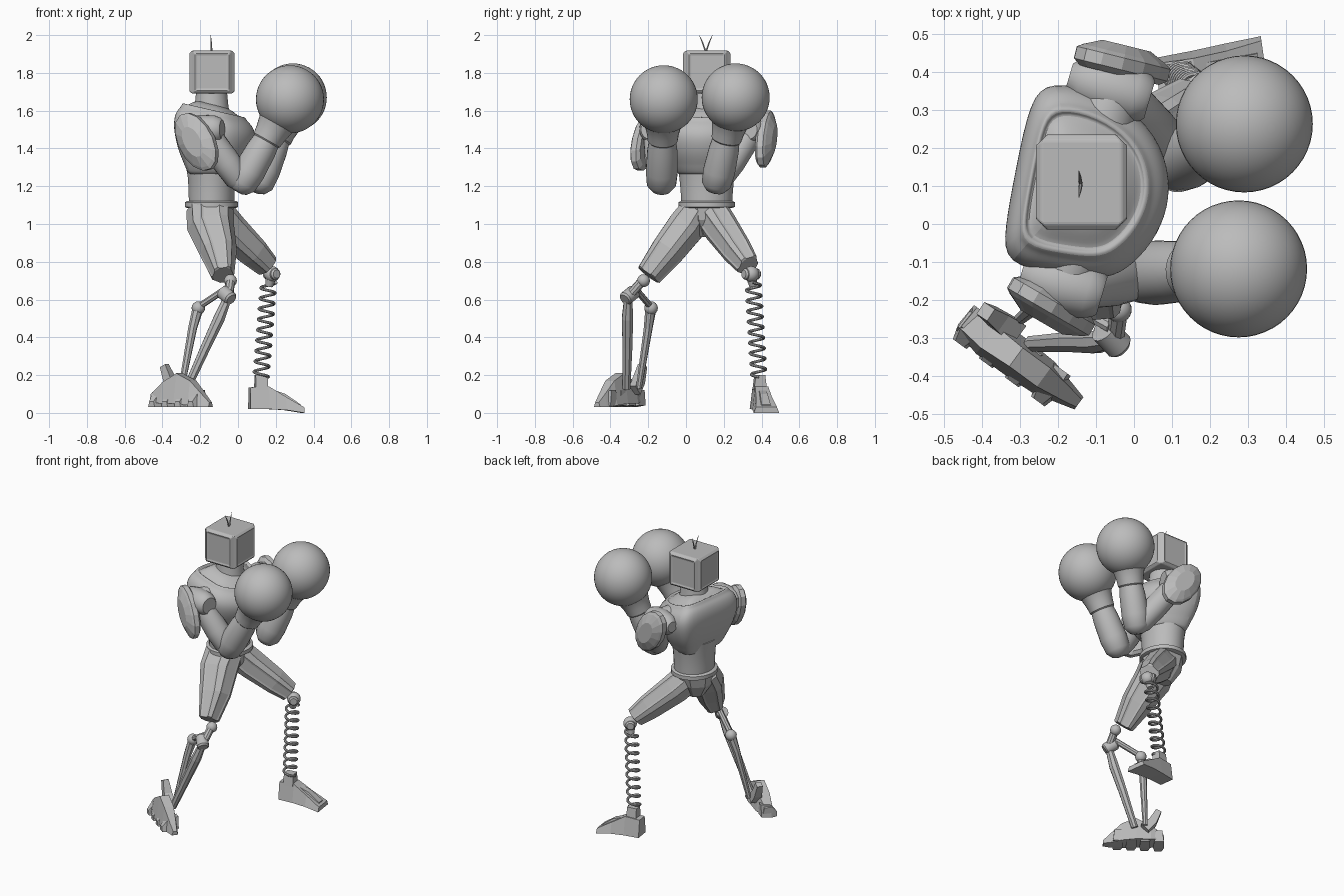
import bpy, bmesh, math
from mathutils import Vector as V

if "Cube" in bpy.data.objects:
    bpy.data.objects.remove(bpy.data.objects["Cube"])

grey = bpy.data.materials.new("plain grey")
grey.use_nodes = True
grey.diffuse_color = (0.5, 0.5, 0.5, 1)
grey.node_tree.nodes["Principled BSDF"].inputs["Base Color"].default_value = (0.5, 0.5, 0.5, 1)


def finish(name, bm, smooth=True, angle=35):
    bmesh.ops.recalc_face_normals(bm, faces=bm.faces)
    me = bpy.data.meshes.new(name)
    bm.to_mesh(me)
    bm.free()
    ob = bpy.data.objects.new(name, me)
    bpy.context.collection.objects.link(ob)
    me.materials.append(grey)
    if smooth:
        bpy.ops.object.select_all(action='DESELECT')
        ob.select_set(True)
        bpy.context.view_layer.objects.active = ob
        bpy.ops.object.shade_smooth_by_angle(angle=math.radians(angle))
    return ob


def loft(name, rings, smooth=True, inset=0.0, angle=35):
    """Skin a list of point rings and cap both ends."""
    bm = bmesh.new()
    loops = [[bm.verts.new(p) for p in r] for r in rings]
    n = len(loops[0])
    sides = []
    for a, b in zip(loops, loops[1:]):
        for i in range(n):
            j = (i + 1) % n
            sides.append((i, bm.faces.new((a[i], a[j], b[j], b[i]))))
    bm.faces.new(loops[0][::-1])
    bm.faces.new(loops[-1])
    bmesh.ops.recalc_face_normals(bm, faces=bm.faces)
    if inset:
        # raised armour strips on every second side
        strips = [f for i, f in sides if i % 2 == 0]
        bmesh.ops.inset_region(bm, faces=strips, thickness=inset, depth=inset)
    return finish(name, bm, smooth, angle)


def limb(name, pts, radii, n=24, ref=(0, 0, 1), smooth=True, inset=0.0):
    """Tube along points; each radius is a number or a (side, up) pair."""
    pts, ref, rings = [V(p) for p in pts], V(ref), []
    for k, p in enumerate(pts):
        d = (pts[min(k + 1, len(pts) - 1)] - pts[max(k - 1, 0)]).normalized()
        s = d.cross(ref).normalized()
        u = s.cross(d)
        r = radii[k] if isinstance(radii, (list, tuple)) else radii
        a, b = r if isinstance(r, tuple) else (r, r)
        rings.append([p + s * a * math.cos(t) + u * b * math.sin(t)
                      for t in [2 * math.pi * (i + 0.5) / n for i in range(n)]])
    return loft(name, rings, smooth, inset)


def along(a, b, ts):
    return [V(a).lerp(V(b), t) for t in ts]


def ball(name, c, r, seg=24):
    bm = bmesh.new()
    bmesh.ops.create_uvsphere(bm, u_segments=seg, v_segments=seg // 2, radius=r)
    bmesh.ops.translate(bm, vec=c, verts=bm.verts)
    return finish(name, bm)


def wedge(name, base, yaw, profile):
    """Loft of rectangles: (forward, low z, high z, half width low, half width high)."""
    f = V((math.cos(yaw), math.sin(yaw), 0))
    s = V((-f.y, f.x, 0))
    rings = []
    for d, z0, z1, w0, w1 in profile:
        p = V(base) + f * d
        rings.append([p + s * w + V((0, 0, z)) for w, z in
                      ((-w0, z0), (w0, z0), (w1, z1), (-w1, z1))])
    return loft(name, rings, smooth=False)


# Head: box with raised panel on each side
bm = bmesh.new()
bmesh.ops.create_cube(bm, size=1)
for v in bm.verts:
    v.co = V((v.co.x * 0.21, v.co.y * 0.22, v.co.z * 0.228)) + V((-0.138, 0.11, 1.804))
bm.normal_update()
walls = [f for f in bm.faces if abs(f.normal.z) < 0.5]
bmesh.ops.inset_individual(bm, faces=walls, thickness=0.022, depth=0.017)
bmesh.ops.inset_individual(bm, faces=walls, thickness=0.012, depth=-0.006)
head = finish("head", bm, smooth=False)
bev = head.modifiers.new("rounded edges", 'BEVEL')
bev.width, bev.segments = 0.008, 2
for side, y in (("right", 0.07), ("left", 0.14)):
    limb(side + "_antenna", [(-0.14, 0.105, 1.91), (-0.142, (y + 0.105) / 2, 1.96), (-0.145, y, 2.0)],
         [0.005, 0.004, 0.001], n=6, ref=(1, 0, 0))

# Neck, waist, belt and pelvis
c = (-0.14, 0.11)


def stack(name, rows, n=32, **kw):
    limb(name, [(*c, z) for z, a, b in rows], [(a, b) for z, a, b in rows], n=n, ref=(1, 0, 0), **kw)


stack("neck", [(1.55, 0.1, 0.1), (1.64, 0.085, 0.088), (1.72, 0.08, 0.08)])
stack("waist", [(1.1, 0.135, 0.12), (1.16, 0.138, 0.122), (1.24, 0.145, 0.125), (1.33, 0.16, 0.14)])
stack("belt", [(1.085, 0.135, 0.13), (1.09, 0.15, 0.142), (1.115, 0.15, 0.142), (1.122, 0.138, 0.13)])
stack("pelvis", [(1.1, 0.135, 0.13), (1.02, 0.11, 0.12), (0.93, 0.045, 0.06)], n=8, smooth=False)

# Chest: one outline scaled up the height, leaning down to the front
outline = [(-.22, .37), (-.08, .34), (.04, .255), (.087, .145), (.085, .045), (.045, -.045), (-.025, -.117),
           (-.09, -.14), (-.2, -.125), (-.335, -.1), (-.335, -.01), (-.305, .145), (-.27, .32)]
rings = []
for z, s in [(1.26, .58), (1.27, .65), (1.31, .75), (1.32, .77), (1.38, .92), (1.46, 1.03), (1.52, 1.04),
             (1.565, .95), (1.585, .84), (1.605, .8), (1.605, .74), (1.59, .72), (1.61, .6), (1.64, .38)]:
    lean = -0.2 * (z - 1.26) / 0.3
    rings.append([(c[0] + (x - c[0]) * s, c[1] + (y - c[1]) * s, z + lean * (x - c[0]) * s)
                  for x, y in outline])
chest = loft("chest", rings, angle=50)
sub = chest.modifiers.new("rounded", 'SUBSURF')
sub.levels = sub.render_levels = 2

# Arms: shoulder, upper arm, forearm, cuff, glove, tilted armour pad
arms = [("right", (-0.18, -0.16, 1.5), (0.02, -0.13, 1.21), (0.275, -0.118, 1.66),
         (-0.22, -0.22, 1.435), (-0.5, -0.86, 0)),
        ("left", (-0.055, 0.355, 1.5), (0.11, 0.16, 1.21), (0.29, 0.263, 1.67),
         (-0.03, 0.425, 1.45), (0.24, 0.97, 0))]
for side, sh, el, gl, pad, nrm in arms:
    sh, el, gl, pad, nrm = map(V, (sh, el, gl, pad, nrm))
    core = V((-0.13, 0.11, 1.49))
    limb(side + "_shoulder_socket", [core.lerp(sh, 0.45), core.lerp(sh, 0.8), sh], [0.085, 0.08, 0.065])
    axle = V((0.85, -0.25, 0)).normalized()
    limb(side + "_shoulder", [sh + axle * d for d in (-0.12, -0.09, -0.02, 0.06, 0.09, 0.1, 0.1, 0.095)],
         [0.035, 0.062, 0.078, 0.074, 0.062, 0.052, 0.036, 0.03])
    limb(side + "_upper_arm", along(sh, el, (0, 0.2, 0.6, 0.9, 1)), [0.06, 0.07, 0.075, 0.068, 0.05])
    limb(side + "_forearm", along(el, gl, (-0.09, -0.07, 0.0, 0.15, 0.4, 0.58)),
         [0.025, 0.05, 0.078, 0.085, 0.08, 0.068])
    limb(side + "_glove_cuff", along(el, gl, (0.5, 0.52, 0.6, 0.72, 0.9)), [0.07, 0.08, 0.085, 0.1, 0.15])
    ball(side + "_glove", gl, 0.18, seg=48)
    limb(side + "_shoulder_pad", [pad + nrm * d for d in (-0.035, -0.02, 0.012, 0.022, 0.045)],
         [(0.085, 0.145), (0.102, 0.17), (0.102, 0.17), (0.09, 0.152), (0.05, 0.09)],
         n=14, ref=(-0.75, 0, 1), smooth=False)

# Thighs: faceted with raised strips
limb("right_thigh", [(-0.148, 0.06, 1.08), (-0.145, 0.0, 0.99), (-0.105, -0.1, 0.86), (-0.08, -0.2, 0.73)],
     [(0.085, 0.12), (0.098, 0.12), (0.088, 0.095), (0.066, 0.054)], n=10, ref=(1, 0, 0), smooth=False, inset=0.009)
limb("left_thigh", [(-0.11, 0.14, 1.05), (-0.045, 0.19, 0.975), (0.08, 0.275, 0.855), (0.155, 0.33, 0.78)],
     [(0.085, 0.095), (0.082, 0.095), (0.072, 0.08), (0.055, 0.06)], n=10, smooth=False, inset=0.009)

# Right knee and shin struts
ball("right_knee_ball", (-0.04, -0.225, 0.7), 0.034)
limb("right_knee_link", [(-0.04, -0.23, 0.7), (-0.05, -0.3, 0.62)], 0.025, n=10)
limb("right_knee_axle", [(-0.085, -0.275, 0.645), (-0.08, -0.277, 0.64), (-0.04, -0.32, 0.605), (-0.035, -0.325, 0.6)],
     [0.028, 0.038, 0.038, 0.03], n=16)
limb("main_shin", [(-0.05, -0.305, 0.62), (-0.1, -0.31, 0.5), (-0.17, -0.31, 0.35), (-0.27, -0.315, 0.13)],
     [0.022, 0.032, 0.028, 0.022], n=8, smooth=False)
limb("rear_shin", [(-0.21, -0.185, 0.56), (-0.24, -0.2, 0.45), (-0.3, -0.25, 0.13)],
     [0.03, 0.024, 0.016], n=8, smooth=False)
limb("rear_shin_link", [(-0.06, -0.27, 0.66), (-0.21, -0.185, 0.56)], 0.018, n=8, smooth=False)
ball("rear_shin_joint", (-0.21, -0.185, 0.555), 0.036, seg=16)

# Right foot: long wedge, row of claws and heel spur
yaw = math.atan2(-0.22, 0.3)
foot = V((-0.31, -0.35, 0))
wedge("right_foot", foot, yaw,
      [(-0.17, 0.06, 0.1, 0.035, 0.025), (-0.09, 0.05, 0.16, 0.055, 0.035), (0.0, 0.05, 0.21, 0.055, 0.03),
       (0.09, 0.04, 0.17, 0.05, 0.03), (0.16, 0.03, 0.1, 0.032, 0.02), (0.205, 0.03, 0.055, 0.02, 0.012)])
for i in range(4):
    d = -0.14 + i * 0.085
    p = foot + V((math.cos(yaw), math.sin(yaw), 0)) * d
    wedge("claw_%d" % (i + 1), p, yaw - math.pi / 2,
          [(-0.045, 0.04, 0.12, 0.03, 0.02), (0.02, 0.03, 0.11, 0.034, 0.024), (0.06, 0.03, 0.06, 0.022, 0.014)])
limb("heel_spur", [(-0.32, -0.28, 0.12), (-0.36, -0.25, 0.17), (-0.39, -0.23, 0.25)],
     [0.045, 0.036, 0.026], n=4, smooth=False)

# Left knee, spring shin and ankle
ball("left_knee_ball", (0.18, 0.345, 0.735), 0.042)
limb("left_knee_axle", along((0.15, 0.385, 0.735), (0.205, 0.305, 0.735), (0, 0.1, 0.9, 1)),
     [0.022, 0.03, 0.03, 0.022], n=16)
limb("spring_cap", [(0.175, 0.347, 0.72), (0.165, 0.355, 0.67)], [0.03, 0.02], n=12, ref=(1, 0, 0))
top, bottom, turns, steps = V((0.162, 0.355, 0.69)), V((0.122, 0.386, 0.19)), 9, 24
coil = []
for k in range(turns * steps + 1):
    t, a = k / (turns * steps), 2 * math.pi * k / steps
    coil.append(top.lerp(bottom, t) + V((math.cos(a), math.sin(a), 0)) * 0.039)
limb("spring", coil, 0.008, n=8)

# Left foot: ankle block and sloped shoe with a raised spine
yaw = math.radians(8)
wedge("left_ankle", (0.12, 0.39, 0), yaw, [(-0.03, 0.12, 0.2, 0.035, 0.025), (0.035, 0.12, 0.2, 0.035, 0.025)])
wedge("left_shoe", (0.12, 0.395, 0), yaw,
      [(-0.06, 0.02, 0.135, 0.05, 0.035), (0.04, 0.02, 0.14, 0.055, 0.035), (0.13, 0.015, 0.085, 0.062, 0.042),
       (0.225, 0.0, 0.03, 0.068, 0.056)])
wedge("left_shoe_spine", (0.12, 0.395, 0), yaw,
      [(0.0, 0.12, 0.145, 0.022, 0.018), (0.13, 0.07, 0.1, 0.025, 0.02), (0.21, 0.02, 0.045, 0.03, 0.024)])
